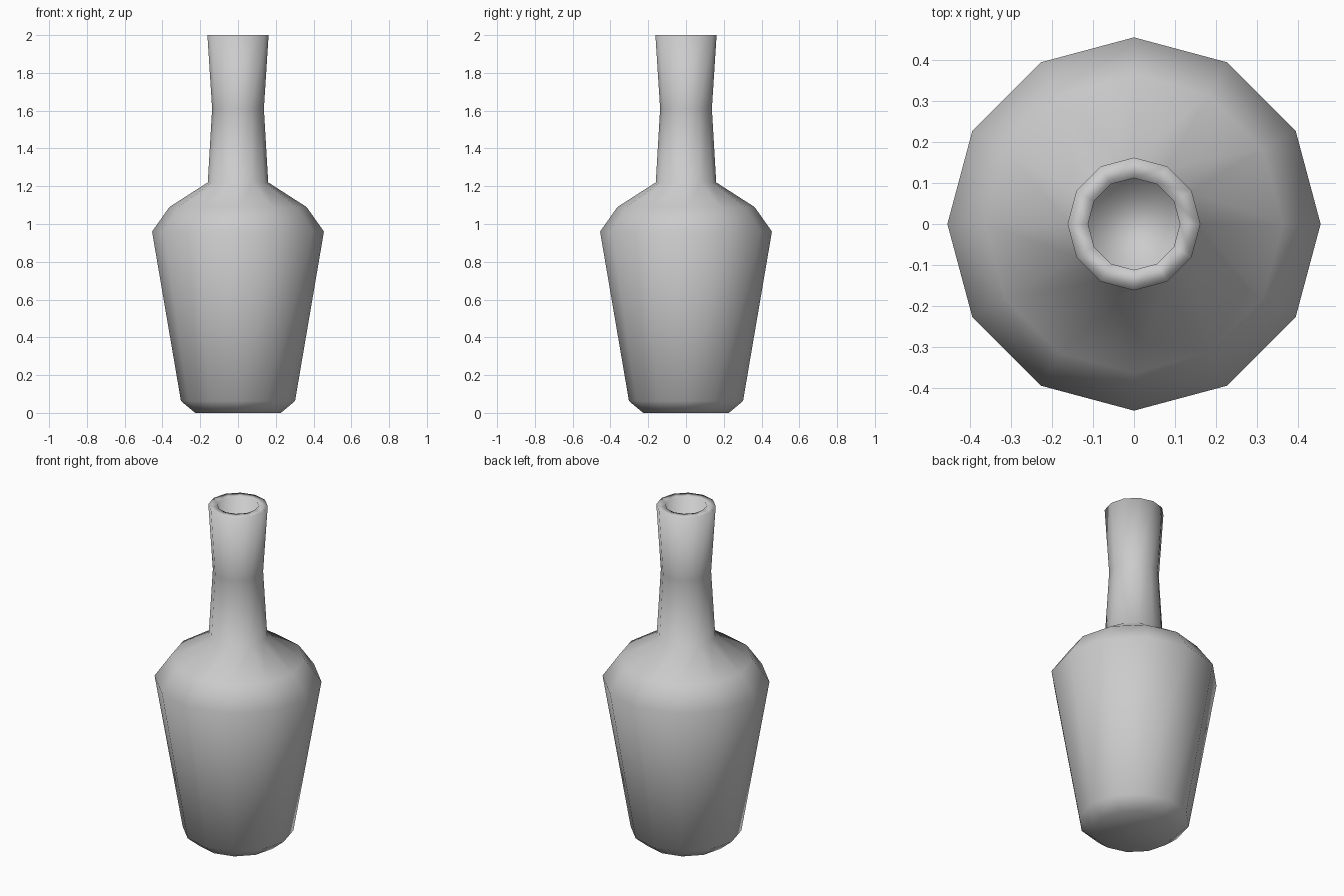
import bpy
import bmesh
from math import cos, sin, tau

cube = bpy.data.objects.get("Cube")
if cube:
    bpy.data.objects.remove(cube, do_unlink=True)

SIDES = 12

# Plain grey glaze
glaze = bpy.data.materials.new("grey_glaze")
glaze.use_nodes = True
grey = (0.6, 0.6, 0.6, 1.0)
glaze.diffuse_color = grey
glaze.node_tree.nodes["Principled BSDF"].inputs["Base Color"].default_value = grey

# Radius and height, from the foot up the outside and down into the mouth
profile = [
    (0.227, 0.0), (0.302, 0.063),                # foot bevel
    (0.455, 0.96), (0.363, 1.09), (0.16, 1.22),  # body and shoulder
    (0.137, 1.61), (0.162, 2.0),                 # waisted neck
    (0.112, 2.0), (0.112, 1.25),                 # rim and bore
]

# Turn the profile into rings and join neighbouring rings
bm = bmesh.new()
rings = [
    [bm.verts.new((r * cos(tau * i / SIDES), r * sin(tau * i / SIDES), z))
     for i in range(SIDES)]
    for r, z in profile
]
for low, high in zip(rings, rings[1:]):
    for i in range(SIDES):
        j = (i + 1) % SIDES
        bm.faces.new((low[i], low[j], high[j], high[i]))

# Underside and floor of the bore
bm.faces.new(rings[0][::-1])
bm.faces.new(rings[-1])
for face in bm.faces:
    face.smooth = True

mesh = bpy.data.meshes.new("bottle")
bm.to_mesh(mesh)
bm.free()
mesh.materials.append(glaze)
bottle = bpy.data.objects.new("bottle", mesh)
bpy.context.collection.objects.link(bottle)
